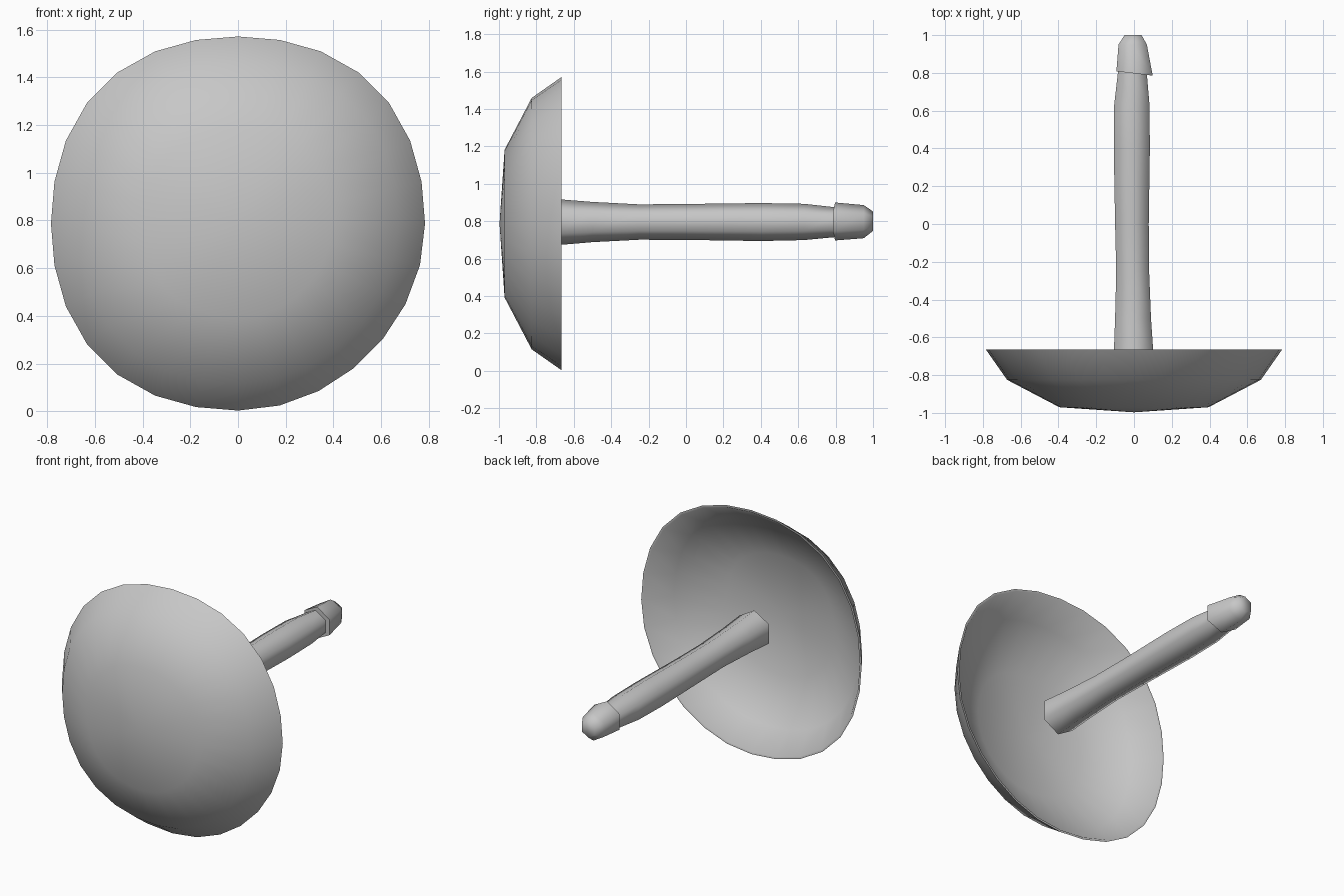
import bpy, bmesh, math

if "Cube" in bpy.data.objects:
    bpy.data.objects.remove(bpy.data.objects["Cube"])

grey = bpy.data.materials.new("plain grey")
grey.diffuse_color = (0.57, 0.57, 0.57, 1)
grey.use_nodes = True
grey.node_tree.nodes["Principled BSDF"].inputs["Base Color"].default_value = grey.diffuse_color


def loft(name, rings, start=None, end=None, angle=40):
    """Skin closed rings of points; each end closes to a point or a flat face."""
    bm = bmesh.new()
    loops = [[bm.verts.new(p) for p in ring] for ring in rings]
    n = len(loops[0])
    for a, b in zip(loops, loops[1:]):
        for i in range(n):
            j = (i + 1) % n
            bm.faces.new((a[i], a[j], b[j], b[i]))
    for loop, tip in ((loops[0], start), (loops[-1], end)):
        if tip is None:
            bm.faces.new(loop)
        else:
            t = bm.verts.new(tip)
            for i in range(n):
                bm.faces.new((loop[i], loop[(i + 1) % n], t))
    bmesh.ops.recalc_face_normals(bm, faces=bm.faces)
    mesh = bpy.data.meshes.new(name)
    bm.to_mesh(mesh)
    bm.free()
    mesh.materials.append(grey)
    ob = bpy.data.objects.new(name, mesh)
    bpy.context.collection.objects.link(ob)
    bpy.ops.object.select_all(action='DESELECT')
    ob.select_set(True)
    bpy.context.view_layer.objects.active = ob
    bpy.ops.object.shade_smooth_by_angle(angle=math.radians(angle))
    return ob


def cap_ring(y, r):
    """Slightly squared circle, rounder in the lower right quarter."""
    pts = []
    for i in range(28):
        t = 2 * math.pi * i / 28
        c, s = math.cos(t), math.sin(t)
        bulge = -0.01 if c > 0 and s < 0 else 0.035
        k = r * (1 + bulge * math.sin(2 * t) ** 2)
        pts.append((k * c, y, 0.787 + k * s))
    return pts


def hex_ring(y, x0, x1, z0, z1, slant=0.0):
    """Hexagon with corners at top and bottom, fitted to the given extents."""
    cx, cz, rx, rz = (x0 + x1) / 2, (z0 + z1) / 2, (x1 - x0) / 2, (z1 - z0) / 2
    pts = []
    for i in range(6):
        t = math.pi / 2 + i * math.pi / 3
        dx = rx * math.cos(t) / math.cos(math.pi / 6)
        pts.append((cx + dx, y - slant * dx, cz + rz * math.sin(t)))
    return pts


# Thin domed cap, hollow at the back
loft("domed_cap",
     [cap_ring(-0.955, 0.385), cap_ring(-0.817, 0.658), cap_ring(-0.665, 0.77),
      cap_ring(-0.665, 0.784), cap_ring(-0.825, 0.672), cap_ring(-0.97, 0.395)],
     start=(0, -0.98, 0.787), end=(0, -0.997, 0.787), angle=60)

# Six-sided shaft, pinched behind the head
loft("shaft",
     [hex_ring(-0.69, -0.107, 0.103, 0.672, 0.918),
      hex_ring(-0.50, -0.100, 0.090, 0.688, 0.903),
      hex_ring(-0.25, -0.094, 0.080, 0.701, 0.890),
      hex_ring(0.00, -0.100, 0.078, 0.700, 0.892),
      hex_ring(0.40, -0.107, 0.084, 0.694, 0.897),
      hex_ring(0.63, -0.105, 0.082, 0.699, 0.893),
      hex_ring(0.82, -0.083, 0.066, 0.717, 0.872)], angle=75)

# Rounded head on the end of the shaft
loft("shaft_head",
     [hex_ring(0.797, -0.093, 0.099, 0.697, 0.900, 0.12),
      hex_ring(0.95, -0.082, 0.068, 0.709, 0.886),
      hex_ring(1.00, -0.050, 0.040, 0.748, 0.852)], angle=75)
